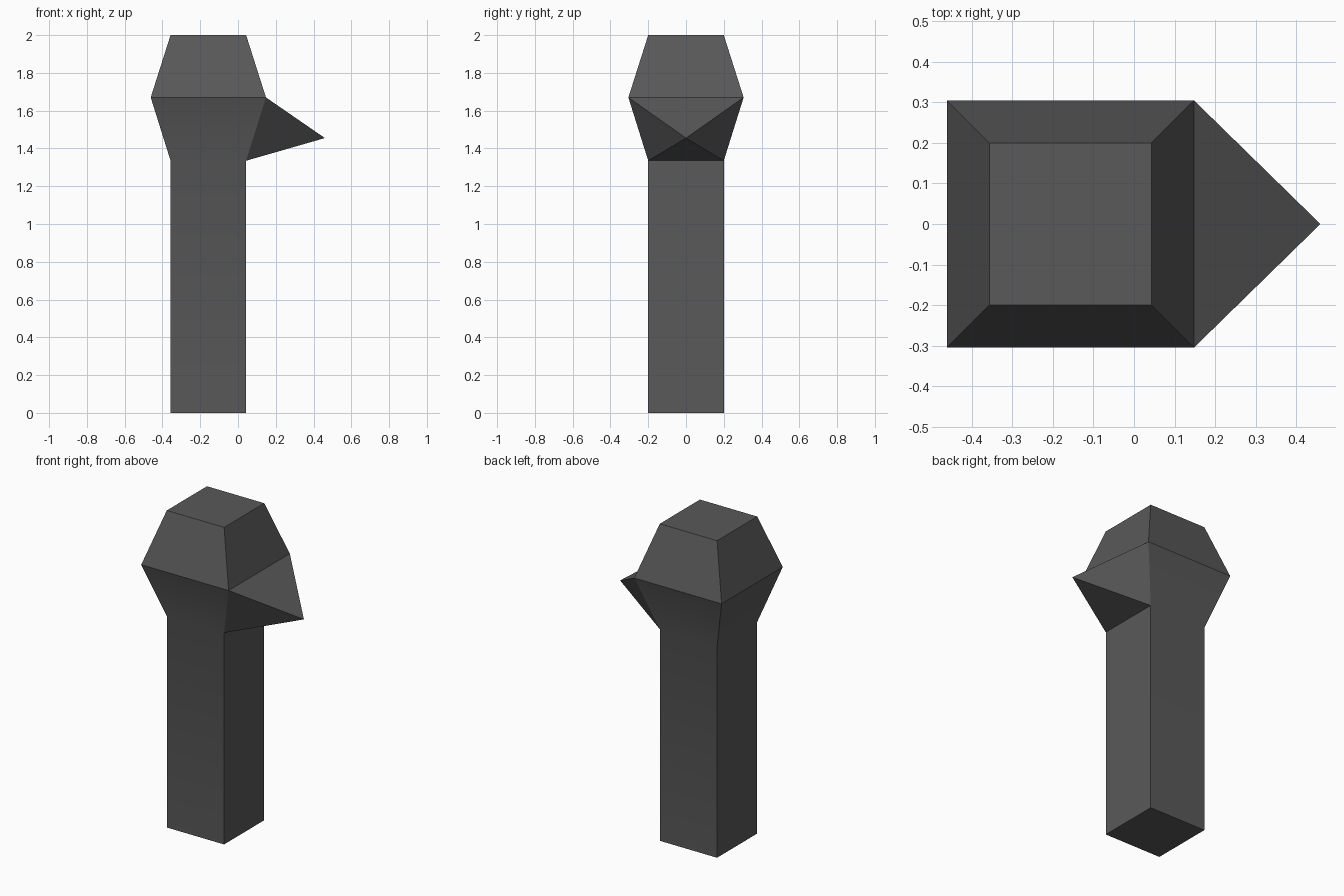
import bpy
import bmesh
from mathutils import Vector

cube = bpy.data.objects.get("Cube")
if cube:
    bpy.data.objects.remove(cube, do_unlink=True)

CENTRE_X = -0.157
NECK, BROW, CROWN = 1.335, 1.67, 2.0
SLIM, WIDE = 0.2, 0.305

# Dark grey material
grey = bpy.data.materials.new("dark_grey")
grey.use_nodes = True
colour = (0.1, 0.1, 0.1, 1)
grey.diffuse_color = colour
grey.node_tree.nodes["Principled BSDF"].inputs["Base Color"].default_value = colour

bm = bmesh.new()


def square_ring(half, z):
    corners = ((-1, -1), (1, -1), (1, 1), (-1, 1))
    return [bm.verts.new((CENTRE_X + half * x, half * y, z)) for x, y in corners]


# Square shaft flaring into a faceted head
rings = [square_ring(half, z) for half, z in
         ((SLIM, 0), (SLIM, NECK), (WIDE, BROW), (SLIM, CROWN))]
bm.faces.new(reversed(rings[0]))
bm.faces.new(rings[-1])
for lower, upper in zip(rings, rings[1:]):
    for i in range(4):
        j = (i + 1) % 4
        bm.faces.new((lower[i], lower[j], upper[j], upper[i]))

# Pointed beak pulled out of the lower head panel on the +x side
bm.normal_update()
panel = max((f for f in bm.faces if NECK < f.calc_center_median().z < BROW),
            key=lambda f: f.normal.x)
tip = bmesh.ops.poke(bm, faces=[panel])["verts"][0]
tip.co = Vector((0.46, 0, 1.455))
bmesh.ops.recalc_face_normals(bm, faces=bm.faces)

mesh = bpy.data.meshes.new("beaked_post")
bm.to_mesh(mesh)
bm.free()
mesh.materials.append(grey)
post = bpy.data.objects.new("beaked_post", mesh)
bpy.context.collection.objects.link(post)

# Soft bend where the shaft meets the head, crisp edges elsewhere
bpy.ops.object.select_all(action="DESELECT")
post.select_set(True)
bpy.context.view_layer.objects.active = post
bpy.ops.object.shade_smooth_by_angle()
